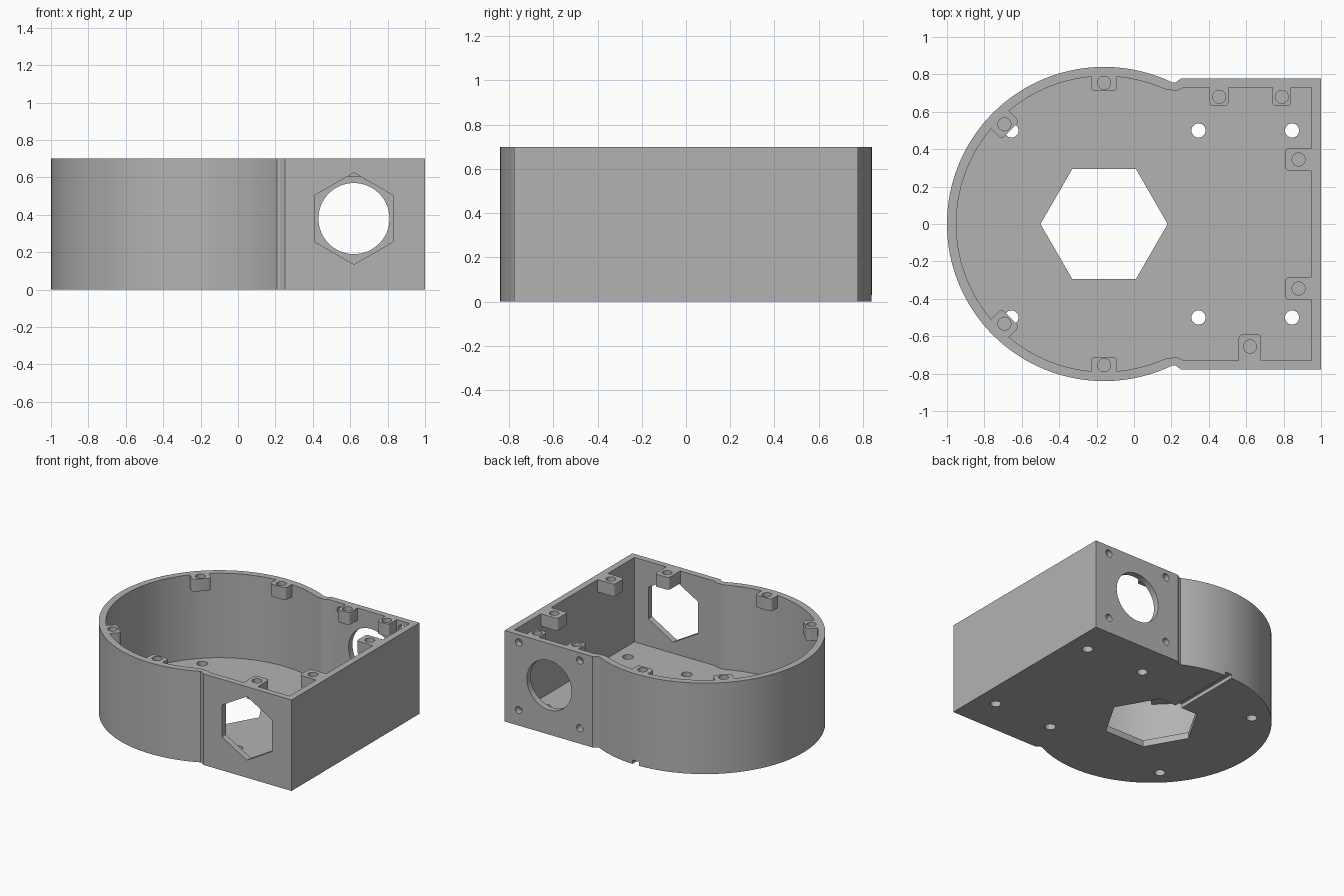
import bpy, bmesh
from math import radians, sin, cos, pi
from mathutils import Matrix

if "Cube" in bpy.data.objects:
    bpy.data.objects.remove(bpy.data.objects["Cube"])

HEIGHT, FLOOR, BOSS_Z = 0.70, 0.05, 0.605
CX = -0.16                                  # centre of the round end
WALL_TURN = Matrix.Rotation(pi / 2, 4, 'X')  # profile plane to upright walls

grey = bpy.data.materials.new("housing grey")
grey.use_nodes = True
colour = (0.45, 0.45, 0.45, 1)
grey.diffuse_color = colour
grey.node_tree.nodes["Principled BSDF"].inputs["Base Color"].default_value = colour


def arc(x, y, r, start, end, steps):
    return [(x + r * cos(radians(start + (end - start) * i / steps)),
             y + r * sin(radians(start + (end - start) * i / steps)))
            for i in range(steps + 1)]


def polygon(x, y, r, sides, start=0):
    return arc(x, y, r, start, start + 360, sides)[:-1]


def rounded_rect(x0, x1, half, r=0.02):
    pts = []
    for i, (x, y) in enumerate([(x1 - r, half - r), (x0 + r, half - r),
                                (x0 + r, r - half), (x1 - r, r - half)]):
        pts += arc(x, y, r, 90 * i, 90 * i + 90, 4)
    return pts


def prism(bm, pts, z0, z1, matrix=Matrix()):
    low = [bm.verts.new(matrix @ Matrix.Translation((x, y, z0)).translation) for x, y in pts]
    high = [bm.verts.new(matrix @ Matrix.Translation((x, y, z1)).translation) for x, y in pts]
    bm.faces.new(low[::-1])
    bm.faces.new(high)
    for i in range(len(pts)):
        j = (i + 1) % len(pts)
        bm.faces.new((low[i], low[j], high[j], high[i]))


def make(name, prisms):
    bm = bmesh.new()
    for p in prisms:
        prism(bm, *p)
    bmesh.ops.recalc_face_normals(bm, faces=bm.faces)
    mesh = bpy.data.meshes.new(name)
    bm.to_mesh(mesh)
    bm.free()
    mesh.materials.append(grey)
    obj = bpy.data.objects.new(name, mesh)
    bpy.context.collection.objects.link(obj)
    return obj


def cut(target, cutter):
    mod = target.modifiers.new("cut", 'BOOLEAN')
    mod.operation, mod.solver, mod.object = 'DIFFERENCE', 'EXACT', cutter
    bpy.context.view_layer.objects.active = target
    bpy.ops.object.modifier_apply(modifier=mod.name)
    bpy.data.objects.remove(cutter)


def outline(r, angle, side):
    """Round end joined to a box end; side lists its upper edge from the front."""
    return (arc(CX, 0, r, angle, 360 - angle, 96)
            + [(x, -y) for x, y in side] + side[::-1])


# Outer shell and the hollow inside it
housing = make("housing", [(outline(0.84, 64, [(0.225, 0.758), (0.25, 0.777), (1, 0.777)]),
                            0, HEIGHT)])
cavity = make("cavity_cutter", [(outline(0.79, 66, [(0.20, 0.715), (0.235, 0.715),
                                                    (0.27, 0.73), (0.95, 0.73)]),
                                 FLOOR, HEIGHT + 0.1)])

# Screw bosses: x, y, outward angle, half width, inward reach from hole
bosses = [(0.455, 0.68, 90, 0.05, 0.05), (0.79, 0.68, 90, 0.05, 0.05),
          (0.62, -0.655, -90, 0.06, 0.065)]
for s in (1, -1):
    bosses += [(0.88, s * 0.345, 0, 0.062, 0.07),
               (CX, s * 0.755, s * 90, 0.068, 0.045),
               (CX - 0.533, s * 0.533, s * 135, 0.068, 0.045)]
blocks, holes = [], []
for x, y, turn, half, reach in bosses:
    place = Matrix.Translation((x, y, 0)) @ Matrix.Rotation(radians(turn), 4, 'Z')
    blocks.append((rounded_rect(-reach, 0.11, half), BOSS_Z, HEIGHT + 0.3, place))
    holes.append((polygon(x, y, 0.035, 24), BOSS_Z + 0.015, HEIGHT + 0.1))
cut(cavity, make("boss_blocks", blocks))
cut(housing, cavity)

# Floor openings: hexagon and six screw holes
holes.append((polygon(CX, 0, 0.34, 6), -0.1, FLOOR + 0.1))
for x in (-0.655, 0.345, 0.845):
    for y in (-0.5, 0.5):
        holes.append((polygon(x, y, 0.038, 24), -0.1, FLOOR + 0.1))

# Wall openings: hexagon in front, round port with four screw holes behind
PX, PZ = 0.62, 0.38
holes.append((polygon(PX, PZ, 0.245, 6, 90), 0.70, 0.9, WALL_TURN))
holes.append((polygon(PX, PZ, 0.19, 64), -0.9, -0.70, WALL_TURN))
for dx in (-0.26, 0.26):
    for dz in (-0.26, 0.26):
        holes.append((polygon(PX + dx, PZ + dz, 0.028, 20), -0.9, -0.70, WALL_TURN))
cut(housing, make("hole_cutter", holes))

# Cable groove under the floor, from the hexagon to the back rim
groove = [(CX - 0.028, 0.2), (CX + 0.028, 0.2), (CX + 0.028, 0.95), (CX - 0.028, 0.95)]
cut(housing, make("groove_cutter", [(groove, -0.1, 0.03)]))

# Smooth curved walls, keep edges sharp
bpy.ops.object.select_all(action='DESELECT')
housing.select_set(True)
bpy.context.view_layer.objects.active = housing
bpy.ops.object.shade_smooth_by_angle(angle=radians(25))
